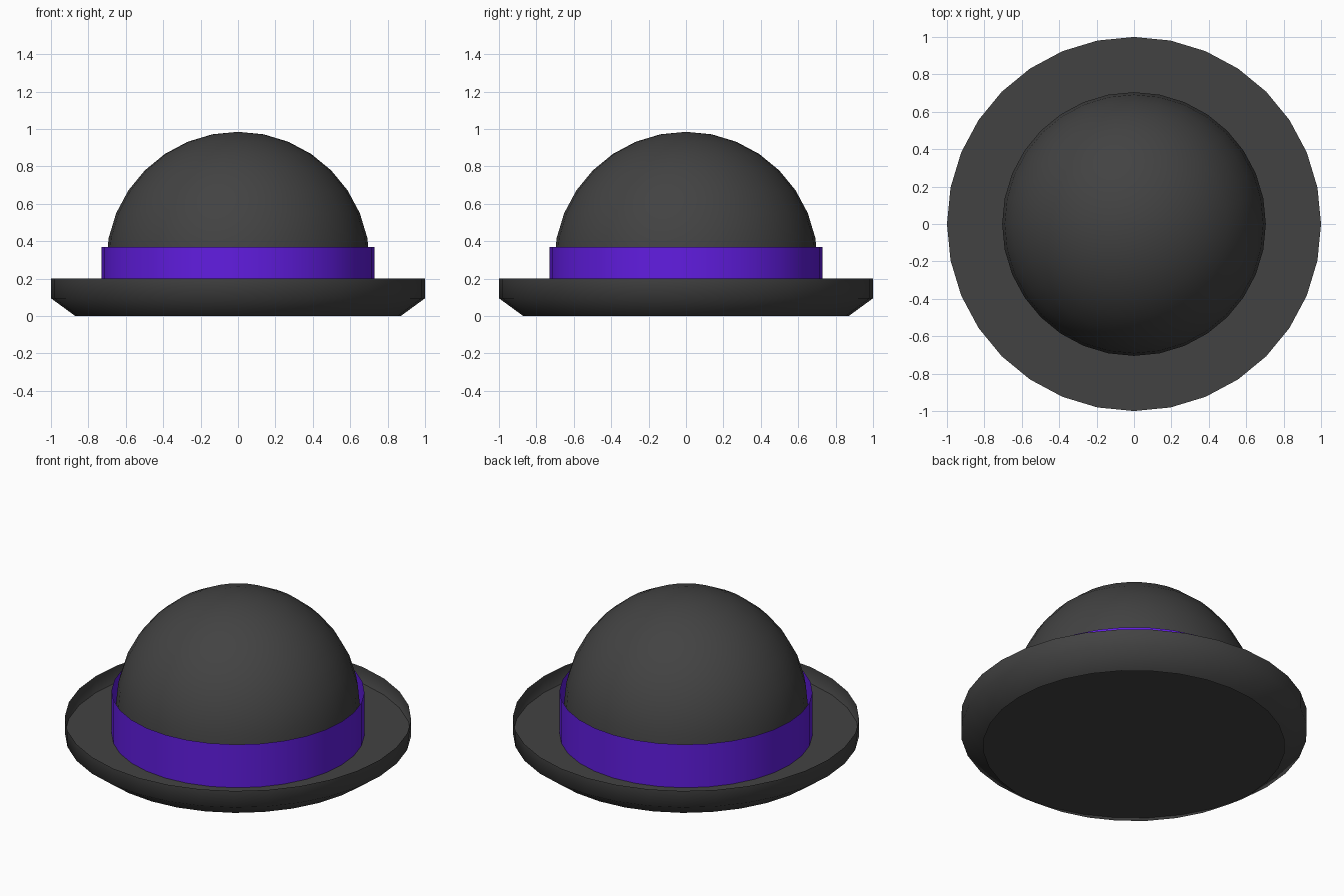
import bpy, bmesh
from math import sin, cos, pi, radians

if "Cube" in bpy.data.objects:
    bpy.data.objects.remove(bpy.data.objects["Cube"])

SIDES = 32


def material(name, rgb):
    mat = bpy.data.materials.new(name)
    mat.diffuse_color = (*rgb, 1)
    mat.use_nodes = True
    mat.node_tree.nodes["Principled BSDF"].inputs["Base Color"].default_value = mat.diffuse_color
    return mat


def lathe(name, profile, mat, cap_z=None, cap_r=1.0):
    """Revolve (radius, z) points from bottom to top; radius 0 becomes a pole.
    cap_z adds a flat disc inside the shell."""
    bm = bmesh.new()
    rings = []
    for r, z in profile:
        n = SIDES if r > 0 else 1
        rings.append([bm.verts.new((r * cos(2 * pi * i / SIDES), r * sin(2 * pi * i / SIDES), z))
                      for i in range(n)])
    for low, high in zip(rings, rings[1:]):
        for i in range(SIDES):
            j = (i + 1) % SIDES
            quad = [low[i], low[j]]
            quad += [high[0]] if len(high) == 1 else [high[j], high[i]]
            bm.faces.new(quad).smooth = True
    if cap_z is not None:
        bm.faces.new([bm.verts.new((cap_r * cos(2 * pi * i / SIDES), cap_r * sin(2 * pi * i / SIDES), cap_z))
                      for i in range(SIDES)])
    mesh = bpy.data.meshes.new(name)
    bm.to_mesh(mesh)
    bm.free()
    mesh.materials.append(mat)
    obj = bpy.data.objects.new(name, mesh)
    bpy.context.collection.objects.link(obj)
    return obj


felt = material("dark_felt", (0.055, 0.055, 0.055))
ribbon = material("purple_ribbon", (0.12, 0.012, 0.75))

# Brim: upturned rim with a flared skirt below, flat disc across the middle
lathe("brim", [(0.87, 0), (1, 0.095), (1, 0.2)], felt, cap_z=0.095)

# Crown: short straight wall rising into a hemisphere
R, CZ = 0.705, 0.28
dome = [(R * cos(radians(11.25 * k)), CZ + R * sin(radians(11.25 * k))) for k in range(8)]
lathe("crown", [(R, 0.095)] + dome + [(0, CZ + R)], felt)

# Band: open ribbon standing slightly off the crown
lathe("hat_band", [(0.73, 0.095), (0.73, 0.37)], ribbon)
